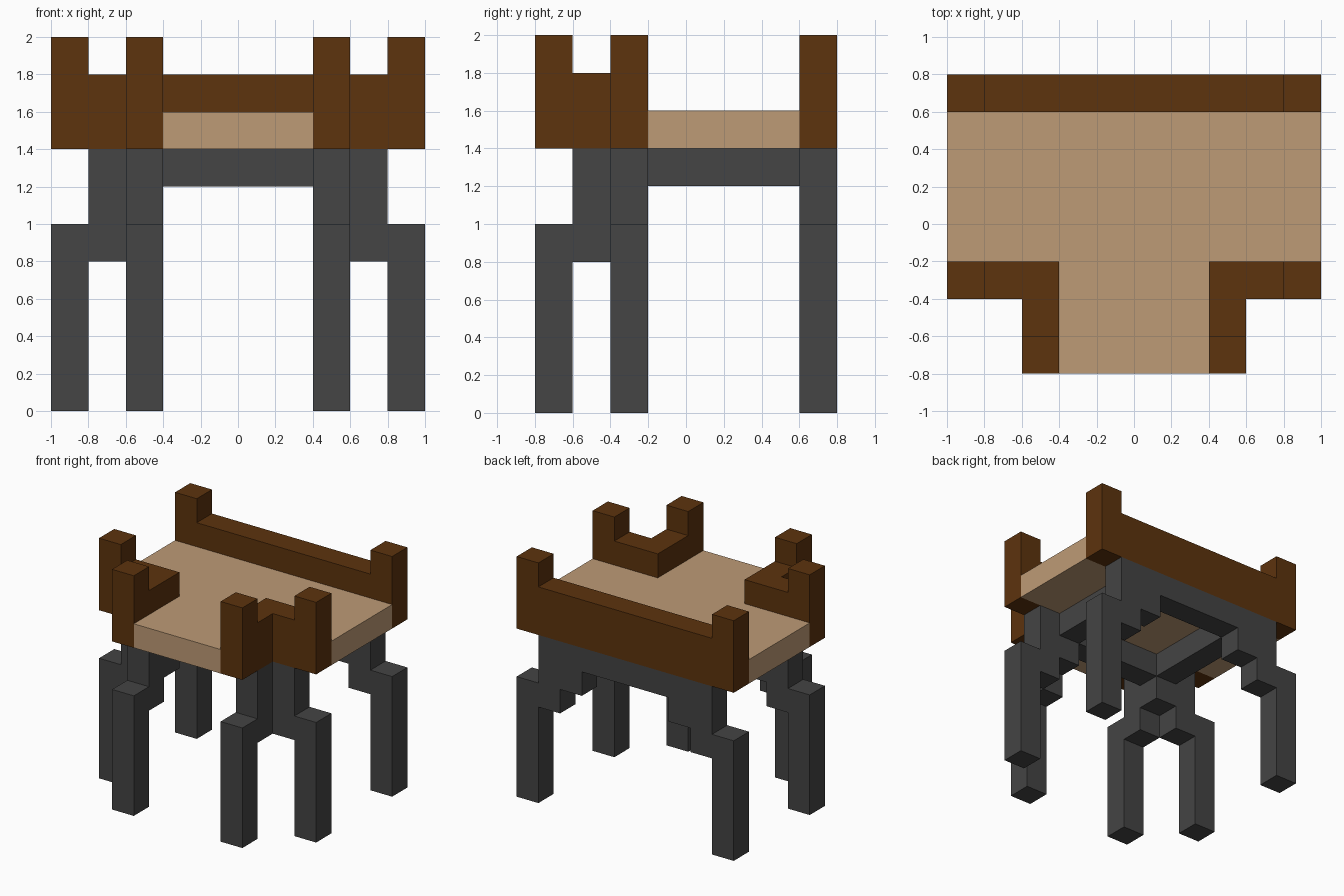
import bpy, bmesh
from itertools import product

cube = bpy.data.objects.get("Cube")
if cube:
    bpy.data.objects.remove(cube, do_unlink=True)

STEP = 0.2  # all parts sit on this block grid


def material(name, rgb):
    m = bpy.data.materials.new(name)
    m.use_nodes = True
    m.diffuse_color = (*rgb, 1)
    m.node_tree.nodes["Principled BSDF"].inputs["Base Color"].default_value = (*rgb, 1)
    return m


dark_wood = material("dark wood", (0.109, 0.033, 0.004))
tan_seat = material("tan seat", (0.515, 0.328, 0.181))
grey = material("charcoal grey", (0.058, 0.058, 0.058))


def part(name, mat, boxes, mirror=False):
    """Fuse boxes (x0, x1, y0, y1, z0, z1) into one clean flat-faced shell."""
    cells = set()
    for box in boxes:
        g = [round(v / STEP) for v in box]
        cells |= set(product(range(g[0], g[1]), range(g[2], g[3]), range(g[4], g[5])))
    if mirror:
        cells = {(-1 - x, y, z) for x, y, z in cells}
    bm = bmesh.new()
    verts = {}

    def vert(p):
        if p not in verts:
            verts[p] = bm.verts.new([c * STEP for c in p])
        return verts[p]

    # keep only the outside faces of the block shape
    for cell in cells:
        for axis, side in product(range(3), (0, 1)):
            near = list(cell)
            near[axis] += 2 * side - 1
            if tuple(near) in cells:
                continue
            u, v = (axis + 1) % 3, (axis + 2) % 3
            ring = []
            for a, b in ((0, 0), (1, 0), (1, 1), (0, 1)):
                p = list(cell)
                p[axis] += side
                p[u] += a
                p[v] += b
                ring.append(vert(tuple(p)))
            bm.faces.new(ring if side else ring[::-1])
    bmesh.ops.dissolve_limit(bm, angle_limit=0.01, verts=bm.verts[:], edges=bm.edges[:])
    mesh = bpy.data.meshes.new(name)
    bm.to_mesh(mesh)
    bm.free()
    mesh.materials.append(mat)
    obj = bpy.data.objects.new(name, mesh)
    bpy.context.collection.objects.link(obj)


# T-shaped seat
part("seat", tan_seat, [(-1, 1, -0.2, 0.6, 1.4, 1.6),
                        (-0.4, 0.4, -0.8, -0.2, 1.4, 1.6)])

# Back rail with raised corner posts
part("back_rail", dark_wood, [(-1, 1, 0.6, 0.8, 1.4, 1.8),
                              (-1, -0.8, 0.6, 0.8, 1.8, 2),
                              (0.8, 1, 0.6, 0.8, 1.8, 2)])

# Beams under the seat
part("back_beam", grey, [(-0.4, 0.4, 0.6, 0.8, 1.2, 1.4)])
part("front_beam", grey, [(-0.4, 0.4, -0.4, -0.2, 1.2, 1.4)])

for side, mirror in (("left", False), ("right", True)):
    # L-shaped front corner rail with two posts
    part(f"front_rail_{side}", dark_wood, [(0.4, 0.6, -0.8, -0.2, 1.4, 1.8),
                                           (0.6, 1, -0.4, -0.2, 1.4, 1.8),
                                           (0.4, 0.6, -0.8, -0.6, 1.8, 2),
                                           (0.8, 1, -0.4, -0.2, 1.8, 2)], mirror)
    # Paired front legs meeting in a stepped corner bracket
    part(f"front_legs_{side}", grey, [(0.4, 0.6, -0.8, -0.6, 0, 1),
                                      (0.8, 1, -0.4, -0.2, 0, 1),
                                      (0.4, 0.6, -0.6, -0.4, 0.8, 1.4),
                                      (0.6, 0.8, -0.4, -0.2, 0.8, 1.4),
                                      (0.4, 0.6, -0.4, -0.2, 1, 1.4)], mirror)
    # Back leg with stepped bracket
    part(f"back_leg_{side}", grey, [(0.8, 1, 0.6, 0.8, 0, 1),
                                    (0.6, 0.8, 0.6, 0.8, 0.8, 1.4),
                                    (0.4, 0.6, 0.6, 0.8, 1, 1.4)], mirror)
    part(f"side_beam_{side}", grey, [(0.4, 0.6, -0.2, 0.6, 1.2, 1.4)], mirror)
